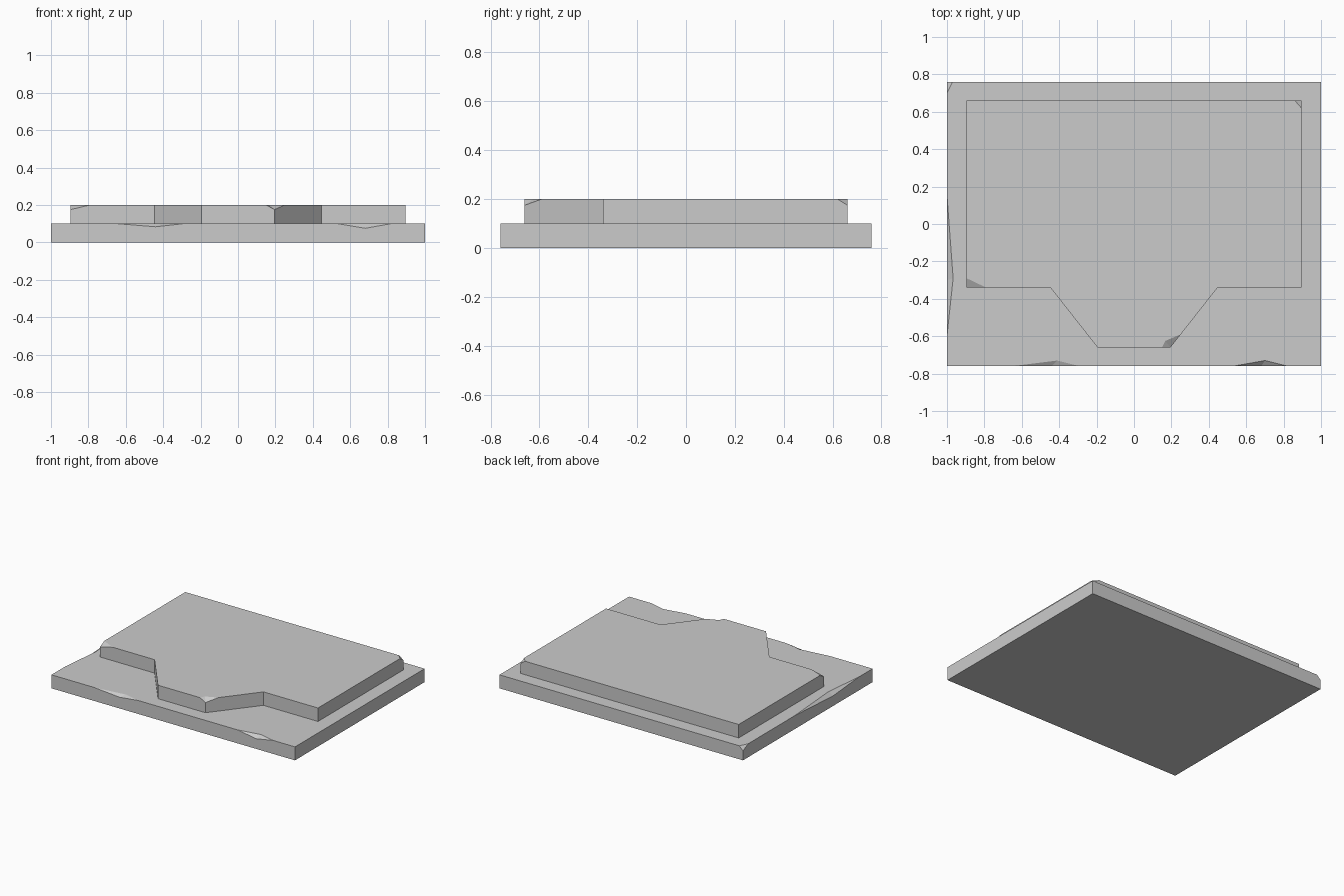
import bpy, bmesh
from mathutils import Vector

if "Cube" in bpy.data.objects:
    bpy.data.objects.remove(bpy.data.objects["Cube"], do_unlink=True)

stone = bpy.data.materials.new("grey stone")
stone.use_nodes = True
grey = (0.6, 0.6, 0.6, 1)
stone.diffuse_color = grey
stone.node_tree.nodes["Principled BSDF"].inputs["Base Color"].default_value = grey


def add_object(name, bm):
    bmesh.ops.recalc_face_normals(bm, faces=bm.faces)
    mesh = bpy.data.meshes.new(name)
    bm.to_mesh(mesh)
    bm.free()
    mesh.materials.append(stone)
    obj = bpy.data.objects.new(name, mesh)
    bpy.context.scene.collection.objects.link(obj)
    return obj


def slab(name, outline, low, high):
    bm = bmesh.new()
    face = bm.faces.new([bm.verts.new((x, y, low)) for x, y in outline])
    top = bmesh.ops.extrude_face_region(bm, geom=[face])["geom"]
    verts = [v for v in top if isinstance(v, bmesh.types.BMVert)]
    bmesh.ops.translate(bm, verts=verts, vec=(0, 0, high - low))
    return add_object(name, bm)


def chip(target, points, on_cut):
    """Cut away the hull of points; the points indexed by on_cut lie on every cut facet."""
    points = [Vector(p) for p in points]
    centre = sum((points[i] for i in on_cut), Vector()) / len(on_cut)
    bm = bmesh.new()
    # Growing about a point of the cut keeps its facets in place
    for p in points:
        bm.verts.new(centre + (p - centre) * 1.2)
    hull = bmesh.ops.convex_hull(bm, input=bm.verts)
    cutter = add_object(target.name + "_chip_cutter", bm)
    cutter.hide_render = True
    cutter.hide_set(True)
    mod = target.modifiers.new("chip", "BOOLEAN")
    mod.operation = "DIFFERENCE"
    mod.solver = "EXACT"
    mod.object = cutter


# Bottom slab
base = slab("lower_slab", [(-1, -.76), (1, -.76), (1, .76), (-1, .76)], 0, .1)

# Upper slab with a tapered tongue at the front
half = [(.195, -.66), (.447, -.34), (.895, -.34), (.895, .66)]
upper = slab("upper_slab", half + [(-x, y) for x, y in reversed(half)], .1, .2)

# Chipped edges of the bottom slab: both ends, inner point, lowest point
for a, b, inner, dip, depth in [(-.65, -.29, -.41, -.44, .083), (.53, .82, .7, .68, .075)]:
    chip(base, [(a, -.76, .1), (b, -.76, .1), (inner, -.73, .1), (dip, -.76, depth)], (2, 3))
chip(base, [(-1, .155, .1), (-1, -.6, .1), (-.967, -.29, .1), (-1, -.3, .075)], (2, 3))

# Chipped corners: two top points, lowest point, corner
chip(base, [(-.97, .76, .1), (-1, .7, .1), (-1, .76, .07), (-1, .76, .1)], (0, 1, 2))
chip(upper, [(-.79, -.34, .2), (-.895, -.29, .2), (-.895, -.34, .175), (-.895, -.34, .2)], (0, 1, 2))
chip(upper, [(.86, .66, .2), (.895, .62, .2), (.895, .66, .175), (.895, .66, .2)], (0, 1, 2))

# Two-facet chip on the tongue corner
chip(upper, [(.15, -.66, .2), (.167, -.625, .2), (.25, -.59, .2),
             (.195, -.66, .175), (.195, -.66, .2)], (1, 3))

# Bake the cuts and remove the cutters
bpy.context.view_layer.update()
graph = bpy.context.evaluated_depsgraph_get()
for obj in (base, upper):
    baked = bpy.data.meshes.new_from_object(obj.evaluated_get(graph))
    obj.modifiers.clear()
    obj.data = baked
for obj in list(bpy.data.objects):
    if "chip_cutter" in obj.name:
        bpy.data.objects.remove(obj, do_unlink=True)
